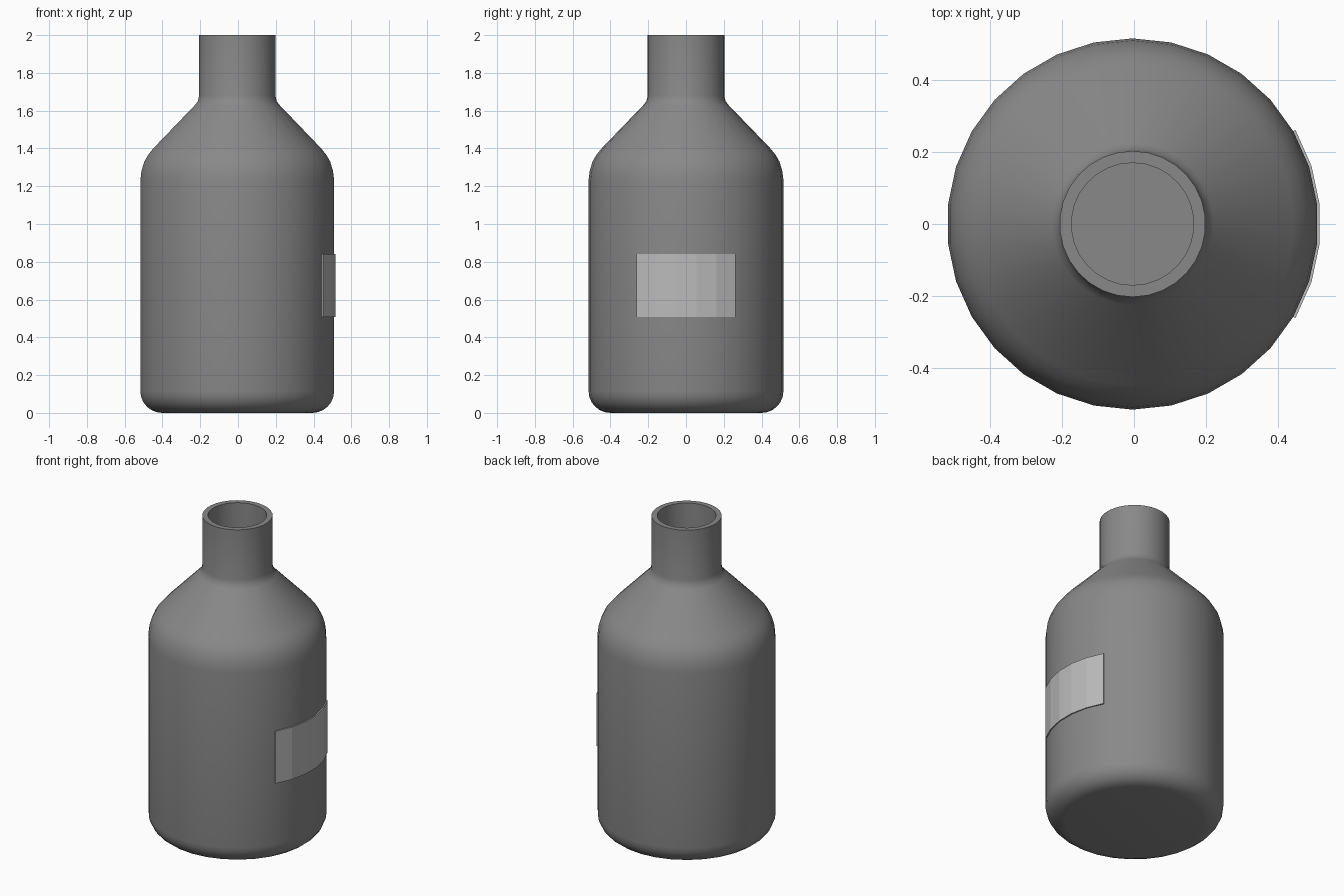
import bpy, bmesh
from math import sin, cos, radians, pi
from mathutils import Matrix, Vector

cube = bpy.data.objects.get("Cube")
if cube:
    bpy.data.objects.remove(cube)

SIDES = 30
AXIS_X = -0.004
RADIUS = 0.516


def material(name, grey):
    mat = bpy.data.materials.new(name)
    mat.use_nodes = True
    colour = (grey, grey, grey, 1)
    mat.diffuse_color = colour
    mat.node_tree.nodes["Principled BSDF"].inputs["Base Color"].default_value = colour
    return mat


def add_object(name, bm, mat):
    mesh = bpy.data.meshes.new(name)
    bm.to_mesh(mesh)
    bm.free()
    mesh.materials.append(mat)
    obj = bpy.data.objects.new(name, mesh)
    obj.location.x = AXIS_X
    bpy.context.collection.objects.link(obj)
    return obj


def lathe(name, profile, mat):
    """Turn a closed (radius, height) profile around the vertical axis."""
    bm = bmesh.new()
    verts = [bm.verts.new((0, r, z)) for r, z in profile]
    edges = [bm.edges.new(pair) for pair in zip(verts, verts[1:])]
    bmesh.ops.spin(bm, geom=verts + edges, cent=(0, 0, 0), axis=(0, 0, 1),
                   angle=2 * pi, steps=SIDES)
    bmesh.ops.remove_doubles(bm, verts=bm.verts, dist=0.0005)
    bmesh.ops.recalc_face_normals(bm, faces=bm.faces)
    return add_object(name, bm, mat)


def smooth(obj):
    bpy.ops.object.select_all(action='DESELECT')
    obj.select_set(True)
    bpy.context.view_layer.objects.active = obj
    bpy.ops.object.shade_smooth_by_angle(angle=radians(30))


glass = material("bottle_grey", 0.25)
paper = material("label_grey", 0.5)

# Bottle: rounded base, straight wall, sloped shoulder, open neck, hollow inside
base = [(0.40 + 0.116 * sin(a), 0.116 * (1 - cos(a)))
        for a in (radians(15 * i) for i in range(7))]
shoulder = [(RADIUS, 1.23), (0.51, 1.28), (0.495, 1.33), (0.475, 1.365),
            (0.447, 1.40), (0.225, 1.63), (0.21, 1.65), (0.203, 1.68)]
neck = [(0.203, 2.0), (0.17, 2.0), (0.17, 1.67)]
inside = [(0.415, 1.39), (0.483, 1.23), (0.483, 0.116), (0.40, 0.033), (0, 0.033)]
bottle = lathe("bottle", [(0, 0)] + base + shoulder + neck + inside, glass)
smooth(bottle)

# Label: a thin curved plate on the left side, following the bottle's facets
bm = bmesh.new()
columns = []
for i in range(6):
    a = radians(-30 + 12 * i)
    columns.append([[bm.verts.new((r * cos(a), r * sin(a), z)) for z in (0.508, 0.842)]
                    for r in (RADIUS, RADIUS + 0.007)])
for (in0, out0), (in1, out1) in zip(columns, columns[1:]):
    bm.faces.new((out0[0], out1[0], out1[1], out0[1]))
    for k in (0, 1):
        bm.faces.new((in0[k], in1[k], out1[k], out0[k]))
for inner, outer in (columns[0], columns[-1]):
    bm.faces.new((inner[0], outer[0], outer[1], inner[1]))
bmesh.ops.recalc_face_normals(bm, faces=bm.faces)
# The strip is open at the back, so check the outward side explicitly
front = max(bm.faces, key=lambda f: f.calc_center_median().x)
if front.normal.x < 0:
    bmesh.ops.reverse_faces(bm, faces=bm.faces)
label = add_object("label", bm, paper)
